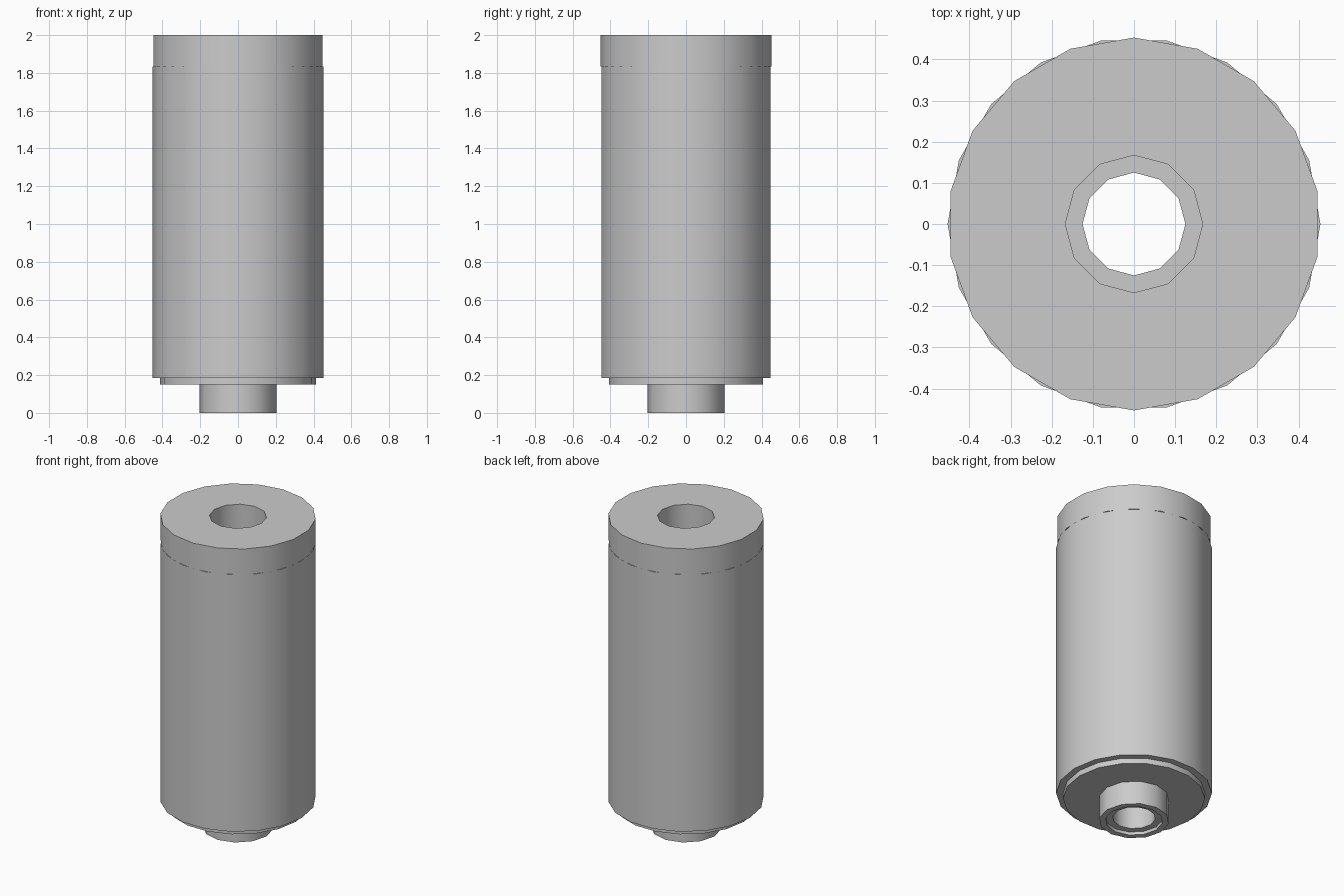
import bpy
import bmesh
from math import cos, sin, pi, radians

cube = bpy.data.objects.get("Cube")
if cube:
    bpy.data.objects.remove(cube, do_unlink=True)

# Single grey material
GREY = (0.6, 0.6, 0.6, 1.0)
grey = bpy.data.materials.new("plain grey")
grey.use_nodes = True
grey.diffuse_color = GREY
grey.node_tree.nodes["Principled BSDF"].inputs["Base Color"].default_value = GREY


def ring(bm, radius, z, sides, turn=0.0):
    return [bm.verts.new((radius * cos(turn + 2 * pi * i / sides),
                          radius * sin(turn + 2 * pi * i / sides), z))
            for i in range(sides)]


def wall(bm, low, high):
    n = len(low)
    for i in range(n):
        j = (i + 1) % n
        bm.faces.new((low[i], low[j], high[j], high[i]))


def loop_edges(bm, verts):
    return [bm.edges.get((verts[i - 1], verts[i])) for i in range(len(verts))]


def tube(name, outer, bore, z0, z1, sides, turn=0.0, bore_sides=12):
    """Thick tube whose outside and bore may have different side counts."""
    bm = bmesh.new()
    out_low, out_high = (ring(bm, outer, z, sides, turn) for z in (z0, z1))
    in_low, in_high = (ring(bm, bore, z, bore_sides) for z in (z0, z1))
    wall(bm, out_low, out_high)
    wall(bm, in_low, in_high)
    for a, b, up in ((out_low, in_low, -1), (out_high, in_high, 1)):
        bmesh.ops.triangle_fill(bm, use_beauty=True, normal=(0, 0, up),
                                edges=loop_edges(bm, a) + loop_edges(bm, b))
    bmesh.ops.recalc_face_normals(bm, faces=bm.faces[:])
    for f in bm.faces:
        f.smooth = True
    mesh = bpy.data.meshes.new(name)
    bm.to_mesh(mesh)
    bm.free()
    mesh.set_sharp_from_angle(angle=radians(40))
    mesh.materials.append(grey)
    obj = bpy.data.objects.new(name, mesh)
    bpy.context.collection.objects.link(obj)
    return obj


HOLE, SOCKET = 0.125, 0.167

# Top cap, turned half a facet against the body, with a wider socket
tube("top_cap", 0.453, SOCKET, 1.835, 2.0, 18, turn=pi / 2)
# Main body and the recessed disc below it
tube("main_body", 0.453, HOLE, 0.185, 1.835, 18)
tube("base_disc", 0.413, HOLE, 0.15, 0.185, 18)
# Bottom spigot with a slightly recessed liner
tube("bottom_spigot", 0.204, SOCKET, 0.0, 0.15, 12)
tube("spigot_liner", 0.18, HOLE, 0.02, 0.15, 12)
